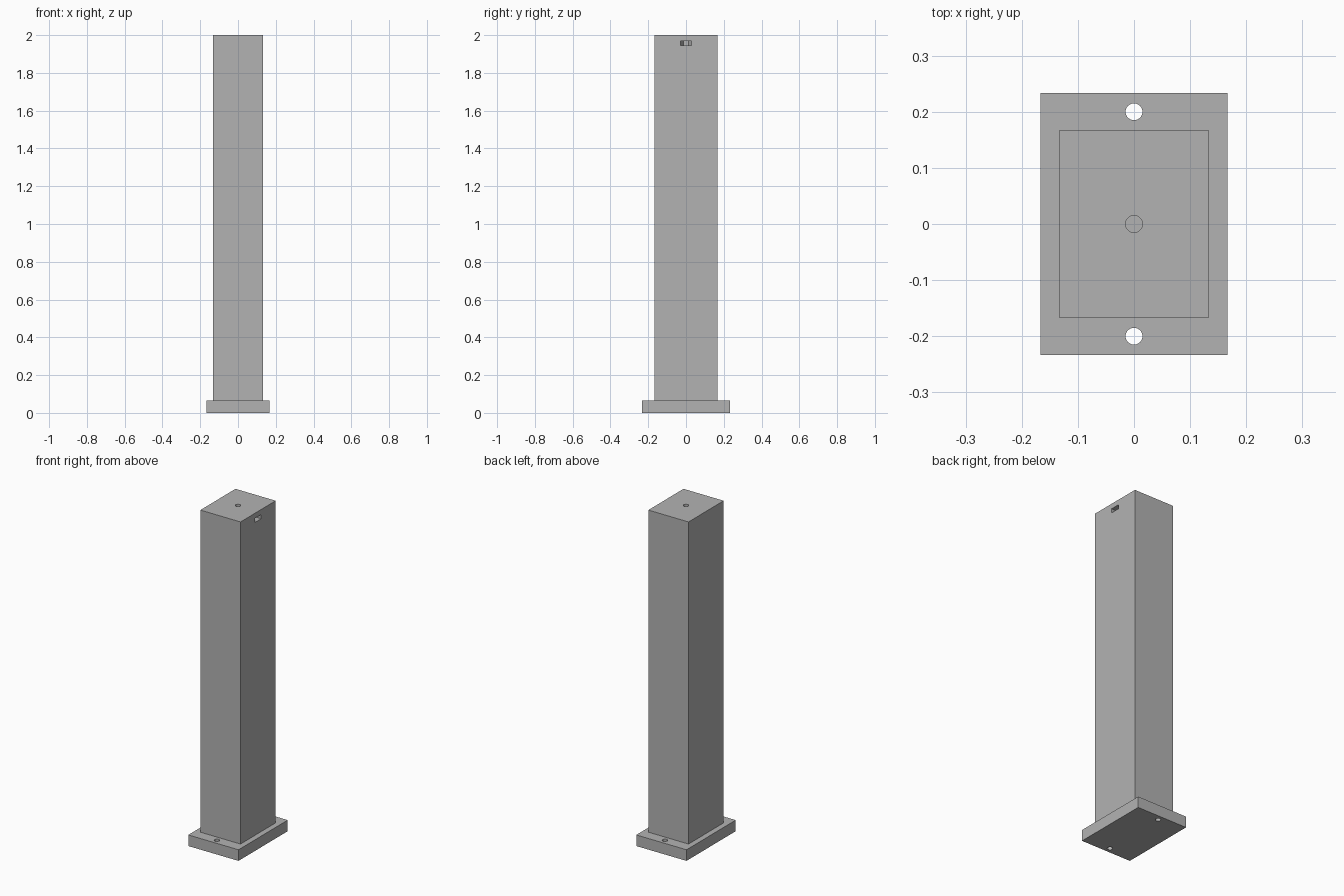
import bpy
from math import radians

cube = bpy.data.objects.get("Cube")
if cube:
    bpy.data.objects.remove(cube, do_unlink=True)

GREY = (0.45, 0.45, 0.45, 1)
grey = bpy.data.materials.new("plain_grey")
grey.use_nodes = True
grey.diffuse_color = GREY
grey.node_tree.nodes["Principled BSDF"].inputs["Base Color"].default_value = GREY


def finish(name):
    obj = bpy.context.object
    obj.name = name
    bpy.ops.object.transform_apply(location=True, rotation=True, scale=True)
    obj.data.materials.append(grey)
    return obj


def box(name, size, centre):
    bpy.ops.mesh.primitive_cube_add(size=1, location=centre)
    bpy.context.object.scale = size
    return finish(name)


def prism(name, radius, depth, centre, sides=32, turn=0):
    bpy.ops.mesh.primitive_cylinder_add(vertices=sides, radius=radius, depth=depth,
                                        location=centre, rotation=(0, 0, turn))
    return finish(name)


def cut(target, cutter):
    mod = target.modifiers.new(cutter.name, 'BOOLEAN')
    mod.operation = 'DIFFERENCE'
    mod.solver = 'EXACT'
    mod.object = cutter
    cutter.hide_render = True
    cutter.hide_set(True)


BASE_H, TOP = 1 / 15, 2.0
HOLE_R = 0.015
SLOT_Z, SLOT_H, SLOT_R = 1.957, 0.025, 0.029

# Base plate with a screw hole at the front and back
base = box("base_plate", (1 / 3, 7 / 15, BASE_H), (0, 0, BASE_H / 2))
for side, y in (("front", -0.2), ("back", 0.2)):
    cut(base, prism(side + "_hole_cutter", HOLE_R, 0.2, (0, y, BASE_H / 2)))

# Solid post
post = box("post", (4 / 15, 1 / 3, TOP - BASE_H), (0, 0, (TOP + BASE_H) / 2))

# Blind screw hole in the top
cut(post, prism("top_hole_cutter", HOLE_R, 0.2, (0, 0, TOP)))

# Nut slot from the left face, ending in a hexagonal seat
cut(post, prism("nut_seat_cutter", SLOT_R, SLOT_H, (0, 0, SLOT_Z), 6, radians(0)))
cut(post, box("nut_slot_cutter", (0.2, SLOT_R * 2, SLOT_H), (0.1, 0, SLOT_Z)))
